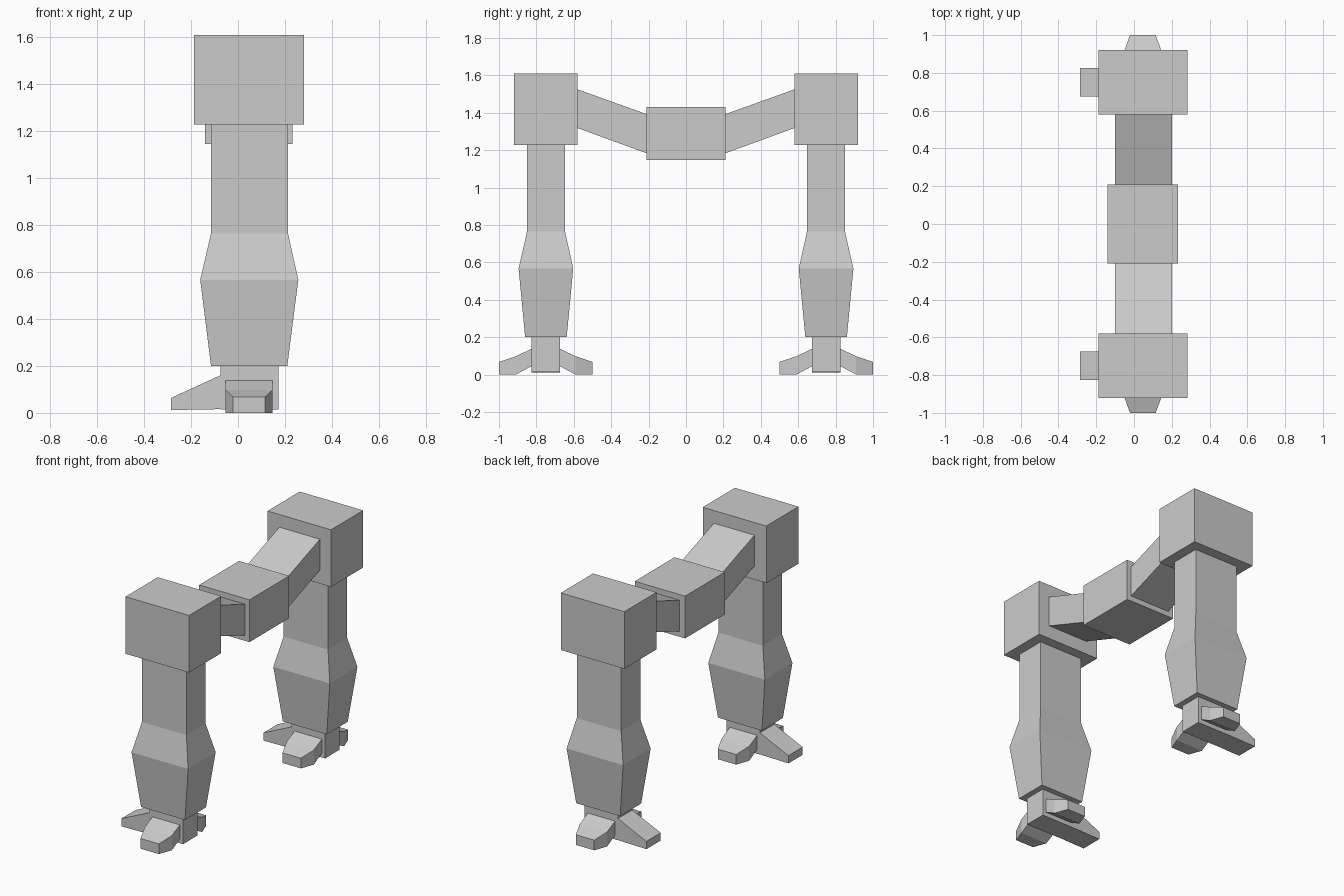
import bpy, bmesh

if "Cube" in bpy.data.objects:
    bpy.data.objects.remove(bpy.data.objects["Cube"])


def loft(name, rings, mirror=True):
    """Skin a chain of four-cornered rings, cap both ends, mirror across y."""
    bm = bmesh.new()
    loops = [[bm.verts.new(p) for p in ring] for ring in rings]
    for a, b in zip(loops, loops[1:]):
        for i in range(4):
            j = (i + 1) % 4
            bm.faces.new((a[i], a[j], b[j], b[i]))
    bm.faces.new(loops[0])
    bm.faces.new(loops[-1])
    bmesh.ops.recalc_face_normals(bm, faces=bm.faces)
    me = bpy.data.meshes.new(name)
    bm.to_mesh(me)
    bm.free()
    ob = bpy.data.objects.new(name, me)
    bpy.context.collection.objects.link(ob)
    if mirror:
        mod = ob.modifiers.new("Mirror", "MIRROR")
        mod.use_axis = (False, True, False)
        mod.use_mirror_merge = False
    return ob


def ring_z(z, x0, x1, y0, y1):
    return [(x0, y0, z), (x1, y0, z), (x1, y1, z), (x0, y1, z)]


def ring_y(y, x0, x1, z0, z1):
    return [(x0, y, z0), (x1, y, z0), (x1, y, z1), (x0, y, z1)]


def ring_x(x, y0, y1, z0, z1):
    return [(x, y0, z0), (x, y1, z0), (x, y1, z1), (x, y0, z1)]


# Central pelvis block
loft("pelvis", [ring_y(-0.21, -0.14, 0.232, 1.147, 1.43),
                ring_y(0.21, -0.14, 0.232, 1.147, 1.43)], mirror=False)

# Sloping beams and hip blocks
loft("hip_beams", [ring_y(0.21, -0.10, 0.20, 1.183, 1.392),
                   ring_y(0.58, -0.10, 0.20, 1.318, 1.525)])
loft("hip_blocks", [ring_z(1.228, -0.188, 0.282, 0.58, 0.92),
                    ring_z(1.61, -0.188, 0.282, 0.58, 0.92)])

# Legs with a bulging shin
loft("legs", [ring_z(0.20, -0.115, 0.21, 0.638, 0.86),
              ring_z(0.567, -0.161, 0.257, 0.603, 0.895),
              ring_z(0.765, -0.115, 0.213, 0.647, 0.85),
              ring_z(1.228, -0.115, 0.213, 0.647, 0.85)])

# Ankles and rear toes
loft("ankles", [ring_z(0.015, -0.075, 0.172, 0.675, 0.826),
                ring_z(0.20, -0.075, 0.172, 0.675, 0.826)])
loft("long_toes", [ring_x(-0.285, 0.675, 0.826, 0.012, 0.064),
                   ring_x(-0.075, 0.675, 0.826, 0.016, 0.16)])

# Side toes, one on each side of every ankle
for label, side in (("outer", 1), ("inner", -1)):
    loft(label + "_toes", [
        ring_y(0.75 + side * 0.075, -0.054, 0.148, 0.045, 0.138),
        ring_y(0.75 + side * 0.16, -0.054, 0.148, 0.0, 0.098),
        ring_y(0.75 + side * 0.25, -0.021, 0.115, 0.0, 0.068)])
